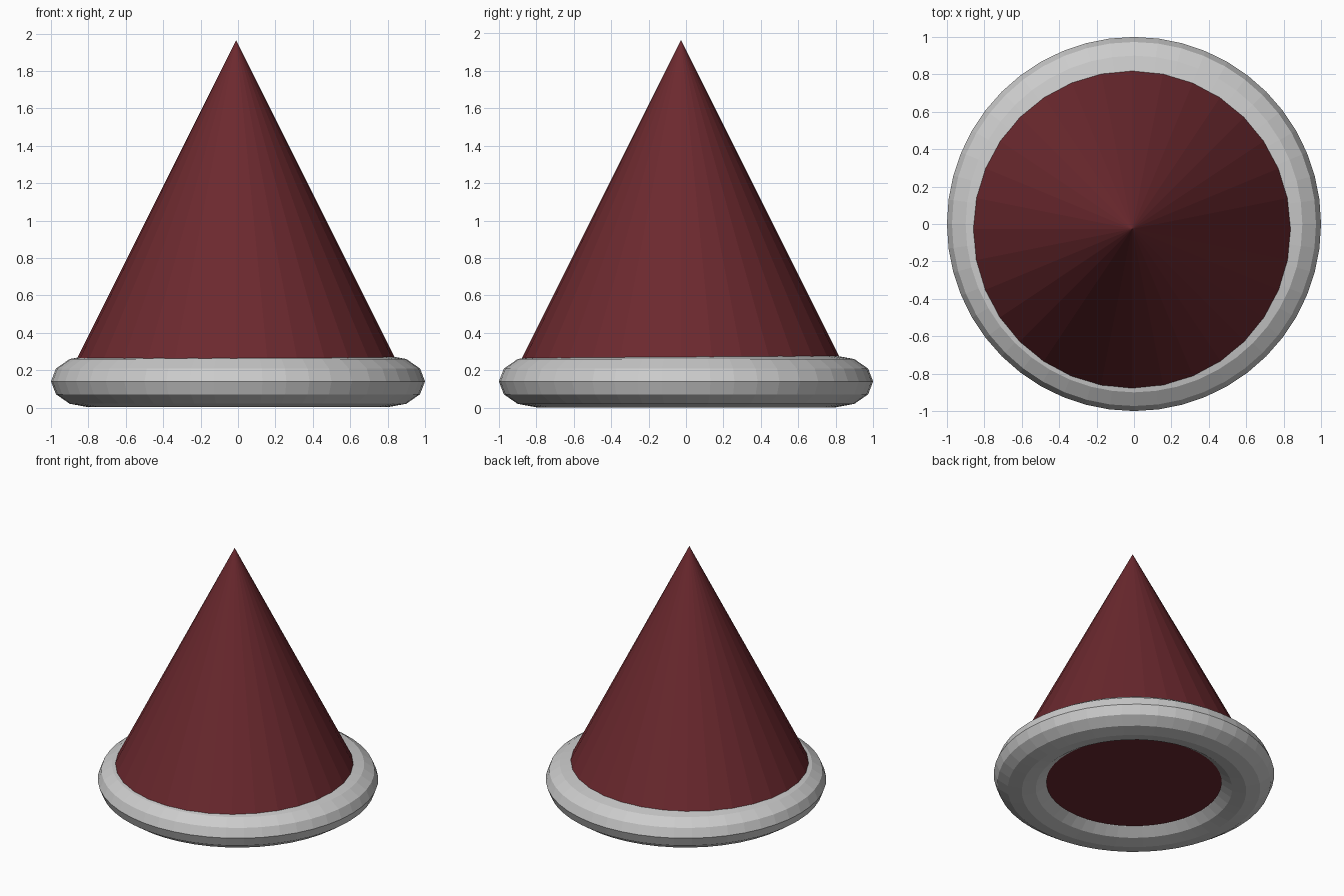
import bpy

if "Cube" in bpy.data.objects:
    bpy.data.objects.remove(bpy.data.objects["Cube"])

# Flattened ring forming the brim
bpy.ops.mesh.primitive_torus_add(major_segments=48, minor_segments=12,
                                 major_radius=0.8, minor_radius=0.2,
                                 location=(0, 0, 0.14))
brim = bpy.context.object
brim.name = "brim_ring"
brim.scale.z = 0.69

# Pointed cone, its base sunk into the ring and slightly off centre
base_z, tip_z = 0.075, 1.965
height = tip_z - base_z
bpy.ops.mesh.primitive_cone_add(vertices=32, radius1=height / 2, radius2=0, depth=height,
                                location=(-0.01, -0.027, base_z + height / 2))
cone = bpy.context.object
cone.name = "cone"

# Dark red for the cone
red = bpy.data.materials.new("dark_red")
red.diffuse_color = (0.15, 0.022, 0.028, 1)
red.use_nodes = True
red.node_tree.nodes["Principled BSDF"].inputs["Base Color"].default_value = red.diffuse_color
cone.data.materials.append(red)
